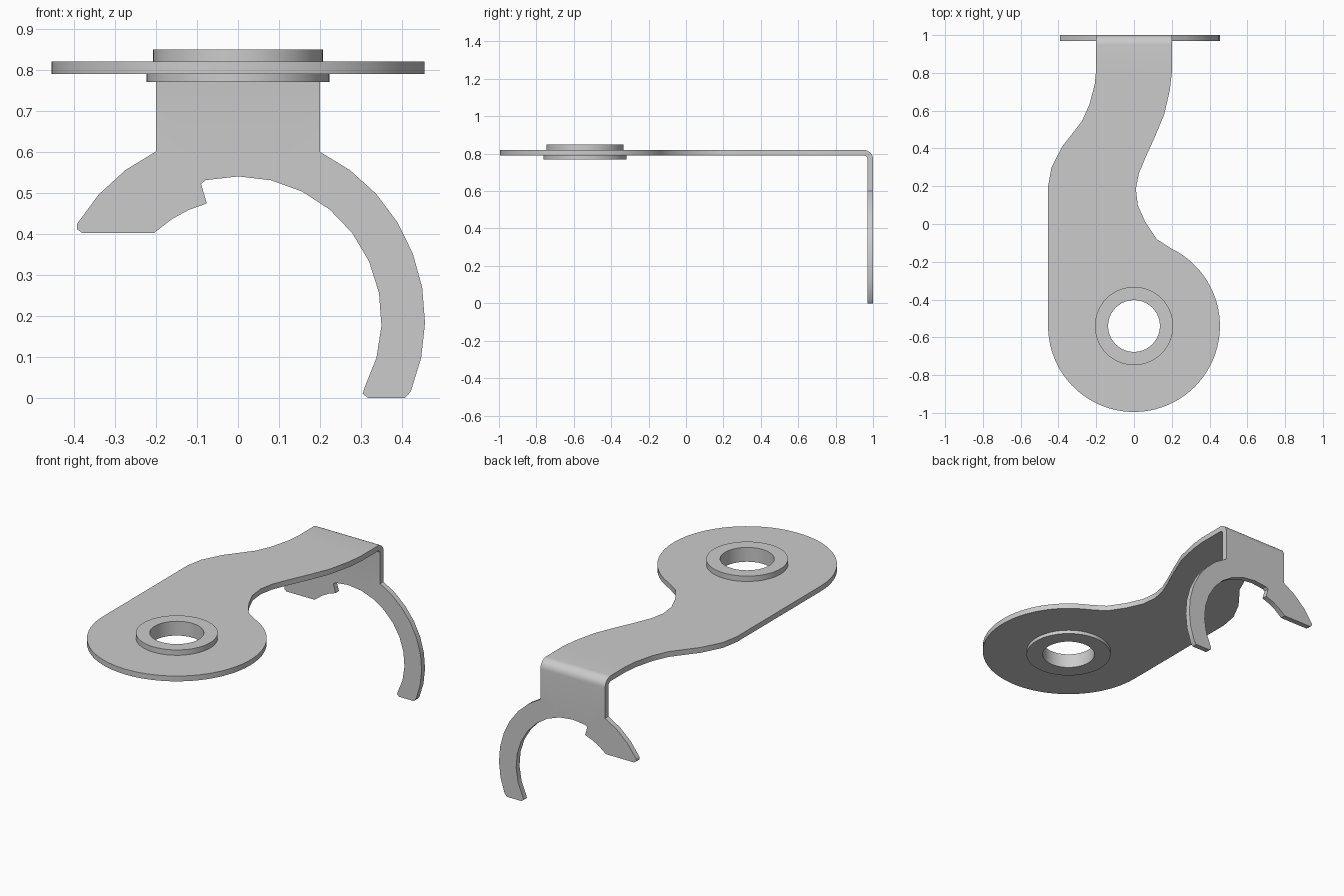
import bpy, bmesh
from math import radians, sin, cos, pi
from mathutils import Vector

cube = bpy.data.objects.get("Cube")
if cube:
    bpy.data.objects.remove(cube)

TOP, BACK, THICK, BEND = 0.82, 1.0, 0.03, 0.05
HALF = 0.2                 # half width of the neck
PIVOT_Y, HOLE = -0.54, 0.17
FORK_Z = 0.19              # centre height of the fork arcs


def arc(centre, radius, start, end, steps):
    """Points along an arc, angles in degrees."""
    angles = [radians(start + (end - start) * i / steps) for i in range(steps + 1)]
    return [(centre[0] + radius * cos(a), centre[1] + radius * sin(a)) for a in angles]


def fill(bm, loops, normal):
    """Fill closed loops of 3D points; inner loops become holes."""
    edges = []
    for loop in loops:
        verts = [bm.verts.new(p) for p in loop]
        edges += [bm.edges.new((verts[i - 1], v)) for i, v in enumerate(verts)]
    bmesh.ops.triangle_fill(bm, edges=edges, use_beauty=True, normal=normal)


def finish(bm, name):
    mesh = bpy.data.meshes.new(name)
    bm.to_mesh(mesh)
    bm.free()
    obj = bpy.data.objects.new(name, mesh)
    bpy.context.collection.objects.link(obj)
    bpy.ops.object.select_all(action='DESELECT')
    obj.select_set(True)
    bpy.context.view_layer.objects.active = obj
    return obj


def smooth():
    bpy.ops.object.shade_smooth_by_angle(angle=radians(30))


# Bent sheet bracket: arm plate, bend and fork share one surface
bm = bmesh.new()
bend_y, bend_z = BACK - BEND, TOP - BEND

# Arm plate outline, clockwise from the right of the bend
pivot = (0, PIVOT_Y)
plate = [(HALF, bend_y), (HALF, 0.8), (0.19, 0.71), (0.16, 0.58), (0.11, 0.46),
         (0.06, 0.35), (0.025, 0.265), (0.01, 0.185), (0.02, 0.1), (0.06, 0.01),
         (0.12, -0.08)]
plate += arc(pivot, 0.455, 64, -180, 56)
plate += [(-0.455, 0.2), (-0.437, 0.3), (-0.38, 0.41), (-0.275, 0.545),
          (-0.235, 0.635), (-0.208, 0.74), (-HALF, 0.82), (-HALF, bend_y)]
hole = arc(pivot, HOLE, 0, 360, 64)[:-1]
fill(bm, [[(x, y, TOP) for x, y in loop] for loop in (plate, hole)], Vector((0, 0, 1)))

# Fork outline with a long hook and a short notched jaw
hub = (0, FORK_Z)
fork = [(HALF, bend_z), (HALF, 0.61)]
fork += arc(hub, 0.456, 64, -22.5, 8)
fork += [(0.407, 0), (0.317, 0), (0.304, 0.01)]
fork += arc(hub, 0.35, -28.5, 103, 10)
fork += [(-0.09, 0.522)]
fork += arc(hub, 0.294, 105, 132, 3)
fork += [(-0.205, 0.402), (-0.38, 0.402), (-0.393, 0.412)]
fork += arc(hub, 0.457, 149, 116, 3)
fork += [(-HALF, 0.61), (-HALF, bend_z)]
fill(bm, [[(x, BACK, z) for x, z in fork]], Vector((0, 1, 0)))

# Rounded bend strip
rows = [[bm.verts.new((x, y, z)) for x in (-HALF, HALF)]
        for y, z in arc((bend_y, bend_z), BEND, 90, 0, 8)]
for a, b in zip(rows, rows[1:]):
    bm.faces.new((a[0], a[1], b[1], b[0]))

bmesh.ops.remove_doubles(bm, verts=bm.verts, dist=0.0005)
bmesh.ops.recalc_face_normals(bm, faces=bm.faces)
if sum(f.normal.z * f.calc_area() for f in bm.faces) < 0:
    bmesh.ops.reverse_faces(bm, faces=bm.faces)

bracket = finish(bm, "bracket")
solid = bracket.modifiers.new("thickness", 'SOLIDIFY')
solid.thickness = THICK
solid.offset = -1
solid.use_even_offset = True
bpy.ops.object.modifier_apply(modifier=solid.name)
smooth()

# Flanged bushing, turned around the pivot
bm = bmesh.new()
bore, upper, lower = 0.137, 0.207, 0.223
bottom = TOP - THICK
profile = [(bore, 0.77), (lower, 0.77), (lower, bottom), (HOLE, bottom),
           (HOLE, TOP), (upper, TOP), (upper, 0.85), (bore, 0.85)]
verts = [bm.verts.new((r, PIVOT_Y, z)) for r, z in profile]
edges = [bm.edges.new((verts[i - 1], v)) for i, v in enumerate(verts)]
bmesh.ops.spin(bm, geom=verts + edges, cent=(0, PIVOT_Y, 0), axis=(0, 0, 1),
               angle=2 * pi, steps=64, use_merge=True)
bmesh.ops.remove_doubles(bm, verts=bm.verts, dist=0.0005)
bmesh.ops.recalc_face_normals(bm, faces=bm.faces)
finish(bm, "bushing")
smooth()
